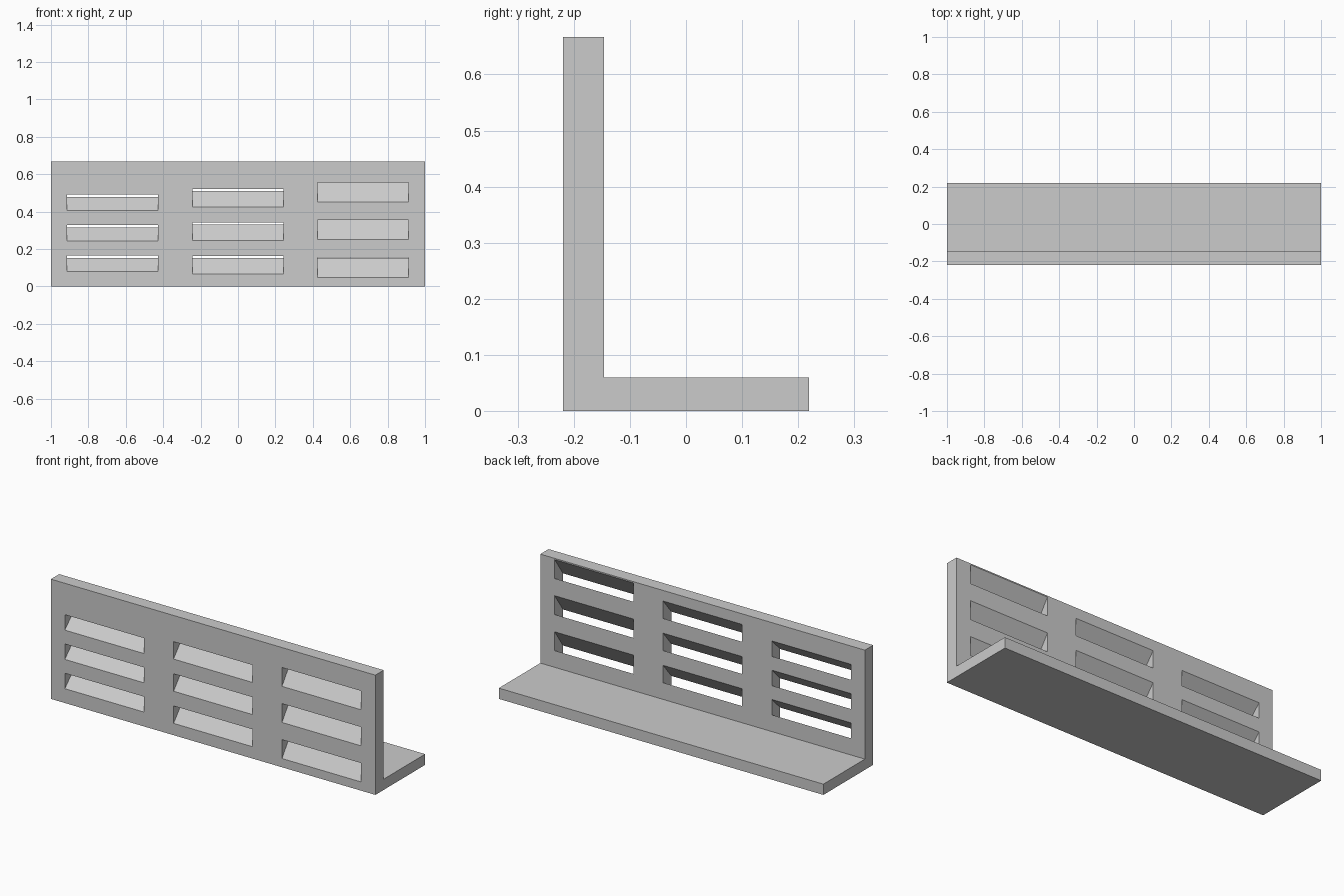
import bpy
import bmesh
import math

default = bpy.data.objects.get("Cube")
if default:
    bpy.data.objects.remove(default, do_unlink=True)

LENGTH, HEIGHT = 2.0, 0.667
FRONT, WALL_BACK, BACK = -0.219, -0.146, 0.219
BASE_TOP = 0.06
SLOT_WIDTH = 0.487
SLOT_SILL = 0.153  # height of the lowest sills at the back of the wall

grey = bpy.data.materials.new("light grey")
grey.use_nodes = True
grey.diffuse_color = (0.6, 0.6, 0.6, 1)
grey.node_tree.nodes["Principled BSDF"].inputs["Base Color"].default_value = (0.6, 0.6, 0.6, 1)


def add_prism(bm, profile, x_min, x_max):
    """Extrude a closed (y, z) profile along x."""
    face = bm.faces.new([bm.verts.new((x_min, y, z)) for y, z in profile])
    extruded = bmesh.ops.extrude_face_region(bm, geom=[face])["geom"]
    verts = [v for v in extruded if isinstance(v, bmesh.types.BMVert)]
    bmesh.ops.translate(bm, verts=verts, vec=(x_max - x_min, 0, 0))


def finish(bm, name):
    bmesh.ops.recalc_face_normals(bm, faces=bm.faces)
    mesh = bpy.data.meshes.new(name)
    bm.to_mesh(mesh)
    bm.free()
    mesh.materials.append(grey)
    obj = bpy.data.objects.new(name, mesh)
    bpy.context.collection.objects.link(obj)
    return obj


# L-shaped bracket: upright wall and flat base
bm = bmesh.new()
add_prism(bm, [(FRONT, 0), (BACK, 0), (BACK, BASE_TOP), (WALL_BACK, BASE_TOP),
               (WALL_BACK, HEIGHT), (FRONT, HEIGHT)], -LENGTH / 2, LENGTH / 2)
bracket = finish(bm, "slotted_bracket")

# Slanted slots: each column is steeper, taller and wider spaced than the last
bm = bmesh.new()
margin = 0.02
for x, angle, tall, spacing in ((-0.67, 45, 0.086, 0.163),
                                (0, 50, 0.097, 0.179),
                                (0.668, 55, 0.105, 0.201)):
    slope = math.tan(math.radians(angle))
    y0, y1 = FRONT - margin, WALL_BACK + margin
    for row in range(3):
        sill = SLOT_SILL + row * spacing
        z0 = sill + (y0 - WALL_BACK) * slope
        z1 = sill + (y1 - WALL_BACK) * slope
        add_prism(bm, [(y0, z0), (y1, z1), (y1, z1 + tall), (y0, z0 + tall)],
                  x - SLOT_WIDTH / 2, x + SLOT_WIDTH / 2)
cutter = finish(bm, "slot_cutter")
cutter.hide_render = True

# Cut the slots, then discard the cutter
cut = bracket.modifiers.new("slots", "BOOLEAN")
cut.operation = "DIFFERENCE"
cut.solver = "EXACT"
cut.object = cutter
bpy.context.view_layer.objects.active = bracket
bracket.select_set(True)
bpy.ops.object.modifier_apply(modifier=cut.name)
bpy.data.objects.remove(cutter, do_unlink=True)
